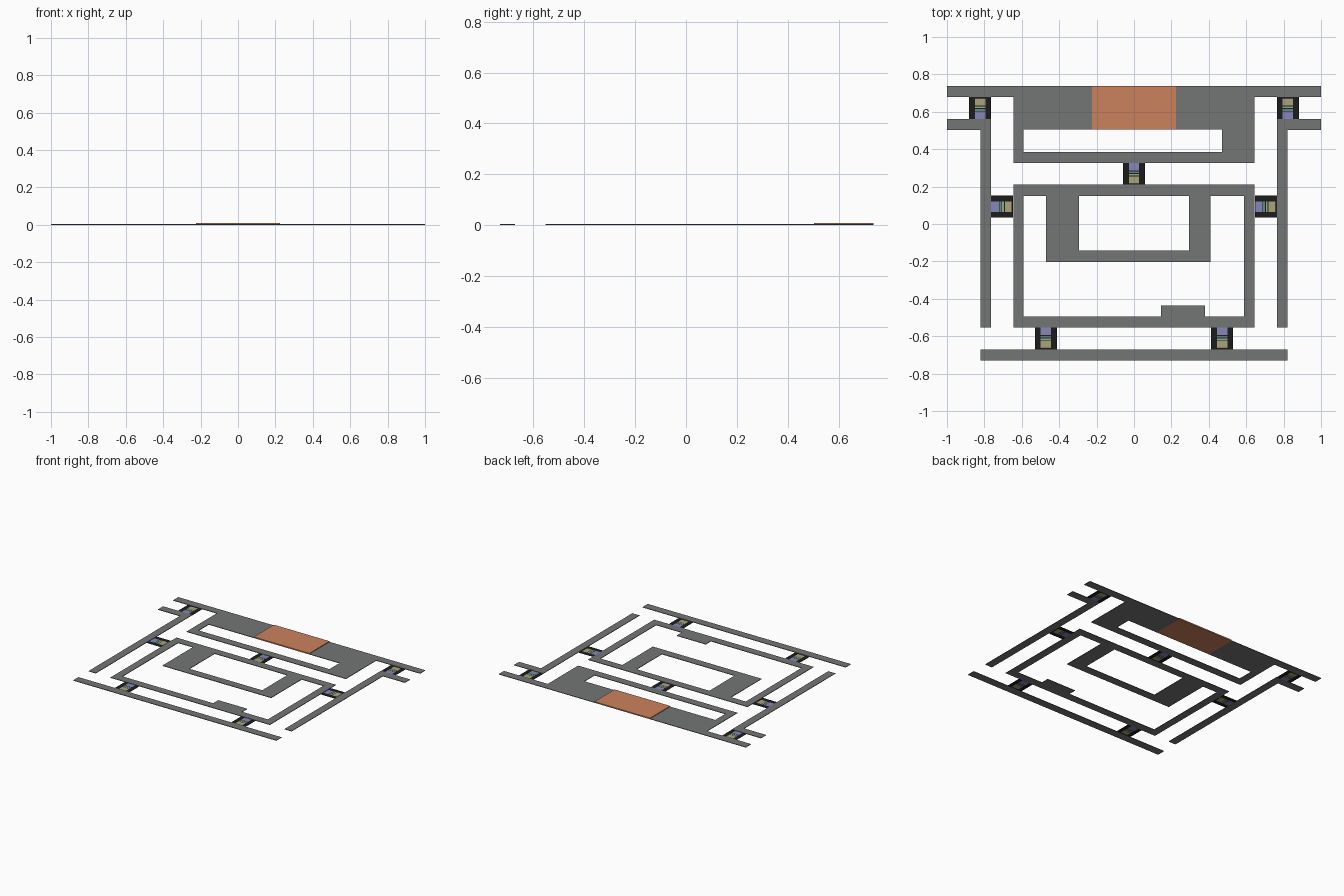
import bpy, bmesh, math
from mathutils import Matrix

if "Cube" in bpy.data.objects:
    bpy.data.objects.remove(bpy.data.objects["Cube"])


def material(name, rgb):
    m = bpy.data.materials.new(name)
    m.diffuse_color = (*rgb, 1)
    m.use_nodes = True
    m.node_tree.nodes["Principled BSDF"].inputs["Base Color"].default_value = m.diffuse_color
    return m


GREY = material("slate_grey", (0.17, 0.18, 0.175))
ORANGE = material("copper_orange", (0.60, 0.225, 0.11))
BLACK = material("black", (0.012, 0.012, 0.012))
LAVENDER = material("lavender", (0.24, 0.24, 0.50))
OLIVE = material("pale_olive", (0.38, 0.38, 0.20))
TEAL = material("dull_teal", (0.10, 0.28, 0.26))
RED = material("dull_red", (0.30, 0.09, 0.07))


def finish(bm, name, mats):
    bmesh.ops.recalc_face_normals(bm, faces=bm.faces)
    me = bpy.data.meshes.new(name)
    bm.to_mesh(me)
    bm.free()
    ob = bpy.data.objects.new(name, me)
    bpy.context.collection.objects.link(ob)
    for m in mats:
        me.materials.append(m)
    return ob


def grid_faces(bm, xs, ys, rule):
    """Fill the grid cells for which rule(x, y) gives a material index."""
    v = {}

    def vert(i, j):
        if (i, j) not in v:
            v[i, j] = bm.verts.new((xs[i], ys[j], 0))
        return v[i, j]
    for i in range(len(xs) - 1):
        for j in range(len(ys) - 1):
            k = rule((xs[i] + xs[i + 1]) / 2, (ys[j] + ys[j + 1]) / 2)
            if k is not None:
                f = bm.faces.new([vert(i, j), vert(i + 1, j), vert(i + 1, j + 1), vert(i, j + 1)])
                f.material_index = k


def thicken(bm, h):
    r = bmesh.ops.extrude_face_region(bm, geom=bm.faces[:], use_keep_orig=True)
    for e in r["geom"]:
        if isinstance(e, bmesh.types.BMVert):
            e.co.z += h


def plate(name, rects, mat, height=0.004):
    """Flat plate: the union of rectangles (x0, x1, y0, y1)."""
    bm = bmesh.new()
    xs = sorted({x for r in rects for x in r[:2]})
    ys = sorted({y for r in rects for y in r[2:]})
    grid_faces(bm, xs, ys, lambda x, y: 0 if any(
        a < x < b and c < y < d for a, b, c, d in rects) else None)
    thicken(bm, height)
    bmesh.ops.dissolve_limit(bm, angle_limit=0.01, verts=bm.verts, edges=bm.edges)
    return finish(bm, name, [mat])


# upper block with its slot, leaving room for the orange panel
plate("upper_block", [
    (-1, -0.225, 0.678, 0.737), (0.225, 1, 0.678, 0.737),
    (-0.645, -0.225, 0.504, 0.737), (0.225, 0.645, 0.504, 0.737),
    (-0.645, -0.59, 0.327, 0.504), (0.47, 0.645, 0.327, 0.504),
    (-0.645, 0.645, 0.327, 0.386)], GREY)
plate("orange_panel", [(-0.225, 0.225, 0.504, 0.737)], ORANGE, 0.009)

# outer side rails
for side, s in (("left", -1), ("right", 1)):
    rects = [(0.765, 1, 0.503, 0.561), (0.765, 0.822, -0.553, 0.561)]
    if s < 0:
        rects = [(-b, -a, c, d) for a, b, c, d in rects]
    plate(side + "_rail", rects, GREY)

# main frame with hanging U and bottom step
plate("main_frame", [
    (-0.645, 0.645, 0.151, 0.21), (-0.645, 0.645, -0.553, -0.495),
    (-0.645, -0.59, -0.553, 0.21), (0.588, 0.645, -0.553, 0.21),
    (-0.47, -0.295, -0.202, 0.21), (0.295, 0.41, -0.202, 0.21),
    (-0.47, 0.41, -0.202, -0.142), (0.145, 0.38, -0.495, -0.436)], GREY)
plate("bottom_bar", [(-0.822, 0.822, -0.731, -0.672)], GREY)


def connector(name, x, y, turn):
    """Black square with a striped core, running lavender to olive along +y."""
    h = 0.0588
    bands = [(-h, 1), (-0.018, 0), (-0.014, 3), (-0.004, 0), (0.0, 2),
             (0.01, 0), (0.014, 2), (0.048, 4), (0.052, 0), (h, 0)]

    def rule(px, py):
        if abs(px) > 0.028:
            return 0
        return [k for b, k in bands if b < py][-1]
    bm = bmesh.new()
    grid_faces(bm, [-h, -0.028, 0.028, h], [b for b, k in bands], rule)
    thicken(bm, 0.001)
    bm.transform(Matrix.Translation((x, y, 0)) @ Matrix.Rotation(math.radians(turn), 4, "Z"))
    finish(bm, name, [BLACK, LAVENDER, OLIVE, TEAL, RED])


# connectors bridging the gaps
connector("centre_connector", 0, 0.268, 180)
for side, s in (("left", -1), ("right", 1)):
    connector(side + "_top_connector", s * 0.823, 0.619, 0)
    connector(side + "_side_connector", s * 0.705, 0.093, -90)
    connector(side + "_bottom_connector", s * 0.471, -0.612, 180)
